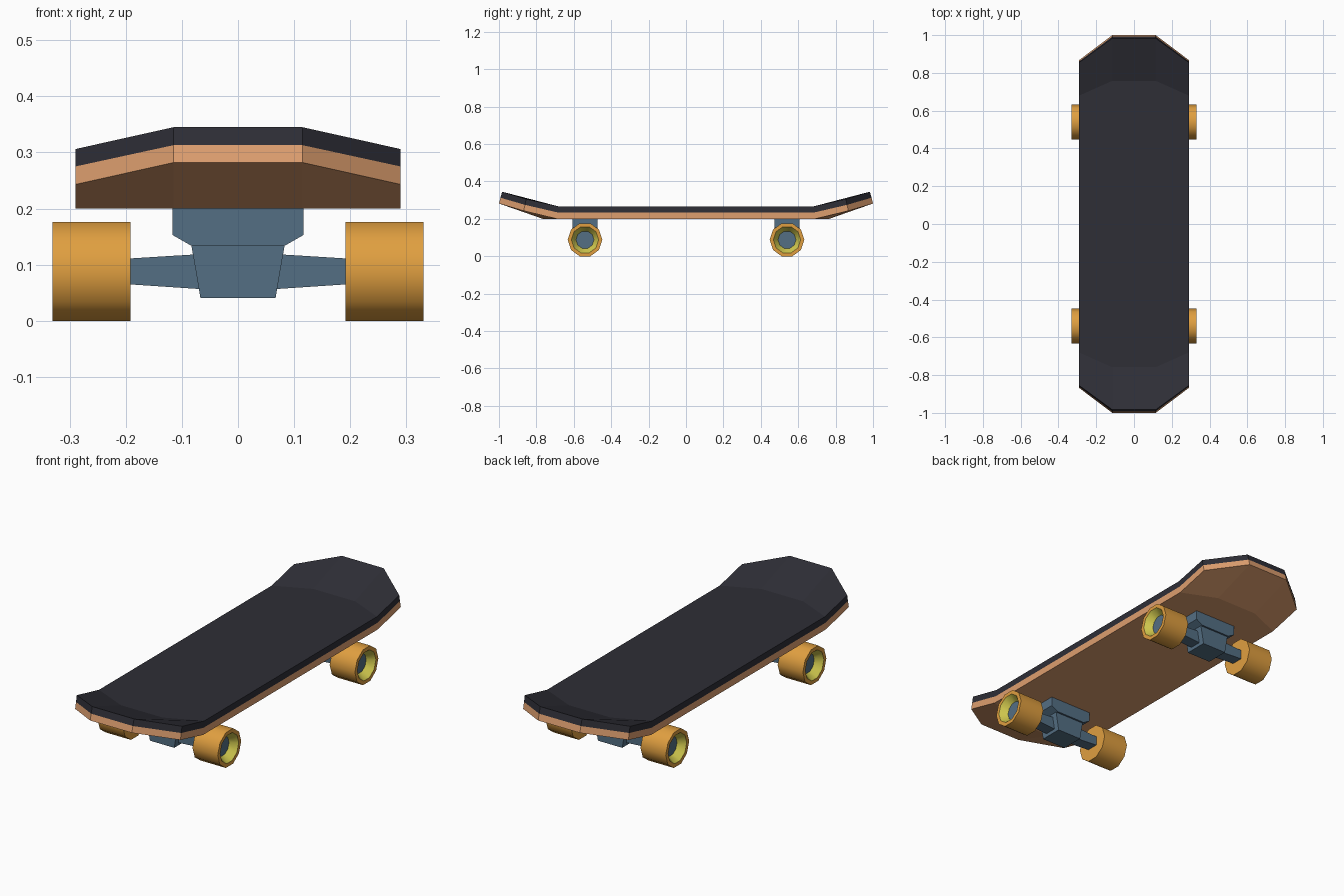
import bpy, bmesh, math

if "Cube" in bpy.data.objects:
    bpy.data.objects.remove(bpy.data.objects["Cube"])


def material(name, r, g, b):
    lin = [((c / 255 + 0.055) / 1.055) ** 2.4 for c in (r, g, b)]
    m = bpy.data.materials.new(name)
    m.diffuse_color = (*lin, 1)
    m.use_nodes = True
    m.node_tree.nodes["Principled BSDF"].inputs["Base Color"].default_value = m.diffuse_color
    return m


GRIP = material("black grip", 46, 46, 54)
WOOD = material("light wood", 222, 159, 111)
STEEL = material("blue grey metal", 84, 111, 132)
ORANGE = material("orange wheel", 224, 159, 64)
YELLOW = material("yellow hub", 208, 200, 78)


def finish(bm, name, mats):
    bmesh.ops.recalc_face_normals(bm, faces=bm.faces)
    me = bpy.data.meshes.new(name)
    bm.to_mesh(me)
    bm.free()
    for m in mats:
        me.materials.append(m)
    ob = bpy.data.objects.new(name, me)
    bpy.context.collection.objects.link(ob)
    return ob


# Deck: a 4 x 4 grid of points on three levels (underside, seam, top)
def deck():
    bm = bmesh.new()
    # flat z, tip (y, z), corner (y, z), side bend y, centre bend y
    levels = [(0.20, (1.0, 0.282), (0.868, 0.243), 0.69, 0.765),
              (0.234, (0.992, 0.313), (0.861, 0.275), 0.685, 0.762),
              (0.266, (0.983, 0.345), (0.855, 0.306), 0.68, 0.758)]
    grids = []
    for flat, tip, corner, side_bend, mid_bend in levels:
        g = {}
        for i, x in enumerate((-0.29, -0.115, 0.115, 0.29)):
            outer = i in (0, 3)
            ey, ez = corner if outer else tip
            by = side_bend if outer else mid_bend
            for j, (y, z) in enumerate(((-ey, ez), (-by, flat), (by, flat), (ey, ez))):
                g[i, j] = bm.verts.new((x, y, z))
        grids.append(g)
    for g, mat in ((grids[0], 1), (grids[2], 0)):
        for i in range(3):
            for j in range(3):
                f = bm.faces.new((g[i, j], g[i + 1, j], g[i + 1, j + 1], g[i, j + 1]))
                f.material_index = mat
    rim = ([(i, 0) for i in range(3)] + [(3, j) for j in range(3)]
           + [(i, 3) for i in (3, 2, 1)] + [(0, j) for j in (3, 2, 1)])
    for lo, hi, mat in ((grids[0], grids[1], 1), (grids[1], grids[2], 0)):
        for a, b in zip(rim, rim[1:] + rim[:1]):
            f = bm.faces.new((lo[a], lo[b], hi[b], hi[a]))
            f.material_index = mat
    finish(bm, "deck", [GRIP, WOOD])


# Front-view profile extruded along y
def plate(name, profile, y, half):
    bm = bmesh.new()
    a = [bm.verts.new((x, y - half, z)) for x, z in profile]
    b = [bm.verts.new((x, y + half, z)) for x, z in profile]
    bm.faces.new(a)
    bm.faces.new(b)
    n = len(a)
    for k in range(n):
        bm.faces.new((a[k], a[(k + 1) % n], b[(k + 1) % n], b[k]))
    finish(bm, name, [STEEL])


# Ten-sided wheel turned about x, with a recessed hub on the outer side
def wheel(name, side, y, n=10):
    bm = bmesh.new()
    profile = [(0.192, 0.0925), (0.331, 0.0925), (0.331, 0.073), (0.295, 0.048)]
    rings = [[bm.verts.new((side * x, y + r * math.cos(math.tau * k / n),
                            0.088 + r * math.sin(math.tau * k / n))) for k in range(n)]
             for x, r in profile]
    bm.faces.new(rings[0])
    bm.faces.new(rings[-1]).material_index = 2
    for s, mat in enumerate((0, 0, 1)):
        for k in range(n):
            m = (k + 1) % n
            f = bm.faces.new((rings[s][k], rings[s][m], rings[s + 1][m], rings[s + 1][k]))
            f.material_index = mat
    ob = finish(bm, name, [ORANGE, YELLOW, STEEL])
    bpy.ops.object.select_all(action='DESELECT')
    ob.select_set(True)
    bpy.context.view_layer.objects.active = ob
    bpy.ops.object.shade_smooth_by_angle(angle=math.radians(40))


deck()
for end, y in (("front", -0.54), ("back", 0.54)):
    # Truck: base under the deck, hanger block, tapered axle
    plate(end + "_truck_base", [(-0.117, 0.201), (0.117, 0.201), (0.117, 0.153),
                                (0.082, 0.133), (-0.082, 0.133), (-0.117, 0.153)], y, 0.067)
    plate(end + "_truck_hanger", [(-0.083, 0.134), (0.083, 0.134),
                                  (0.067, 0.041), (-0.067, 0.041)], y, 0.058)
    plate(end + "_axle", [(-0.194, 0.111), (0, 0.123), (0.194, 0.111),
                          (0.194, 0.065), (0, 0.052), (-0.194, 0.065)], y, 0.03)
    for side, label in ((-1, "left"), (1, "right")):
        wheel(f"{end}_{label}_wheel", side, y)
